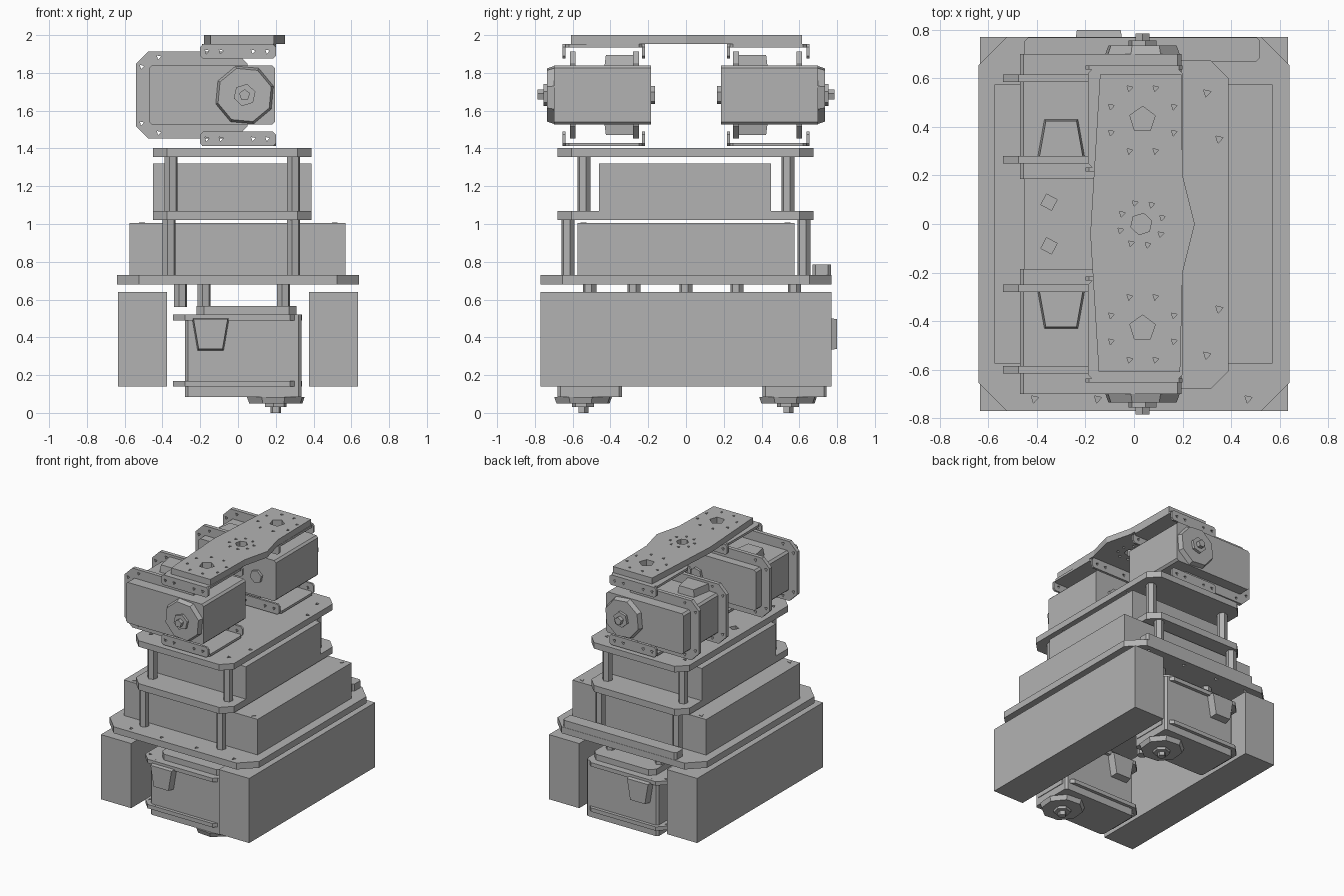
import bpy, bmesh, math
from mathutils import Matrix

cube = bpy.data.objects.get("Cube")
if cube:
    bpy.data.objects.remove(cube, do_unlink=True)

grey = bpy.data.materials.new("plain_grey")
grey.use_nodes = True
grey.diffuse_color = (0.45, 0.45, 0.45, 1)
grey.node_tree.nodes["Principled BSDF"].inputs["Base Color"].default_value = (0.45, 0.45, 0.45, 1)


def rect(x0, x1, y0, y1, cut=0.0):
    """Rectangle outline with optional chamfered corners."""
    if not cut:
        return [(x0, y0), (x1, y0), (x1, y1), (x0, y1)]
    return [(x0 + cut, y0), (x1 - cut, y0), (x1, y0 + cut), (x1, y1 - cut),
            (x1 - cut, y1), (x0 + cut, y1), (x0, y1 - cut), (x0, y0 + cut)]


def ngon(x, y, r, n, turn=0.3):
    return [(x + r * math.cos(turn + 2 * math.pi * i / n),
             y + r * math.sin(turn + 2 * math.pi * i / n)) for i in range(n)]


def slab(name, outline, z0, z1, holes=(), taper=1.0, frame=None):
    """Prism from an outline, pierced by holes, optionally tapered to its top."""
    bm = bmesh.new()
    cx = sum(p[0] for p in outline) / len(outline)
    cy = sum(p[1] for p in outline) / len(outline)
    rims = ([], [])
    for loop in [outline, *holes]:
        low = [bm.verts.new((x, y, z0)) for x, y in loop]
        top = [bm.verts.new((cx + (x - cx) * taper, cy + (y - cy) * taper, z1)) for x, y in loop]
        for i in range(len(loop)):
            j = (i + 1) % len(loop)
            bm.faces.new((low[i], low[j], top[j], top[i]))
        for rim, ring in zip(rims, (low, top)):
            if holes:
                rim += [bm.edges.get((ring[i - 1], ring[i])) for i in range(len(ring))]
            else:
                bm.faces.new(ring)
    if holes:
        for rim in rims:
            bmesh.ops.triangle_fill(bm, edges=rim, use_beauty=True)
    if frame:
        bm.transform(frame)
    bmesh.ops.recalc_face_normals(bm, faces=bm.faces[:])
    mesh = bpy.data.meshes.new(name)
    bm.to_mesh(mesh)
    bm.free()
    mesh.materials.append(grey)
    obj = bpy.data.objects.new(name, mesh)
    bpy.context.collection.objects.link(obj)
    return obj


def screw_holes(points, r=0.018):
    return [ngon(x, y, r, 3) for x, y in points]


def posts(name, xs, ys, z0, z1, r):
    for x in xs:
        for y in ys:
            slab(name, ngon(x, y, r, 6), z0, z1)


def servo(name, frame, core, flange, ends, flange_z, horn, plug_x):
    """Servo motor; local z points out along the horn axis."""
    x0, x1, w = core
    fx0, fx1, fw = flange
    hx, hy = horn
    slab(name + "_body", rect(x0, x1, -w, w, 0.015), ends[0], ends[1], frame=frame)
    corners = [(fx0 + 0.03, s * (fw - 0.08)) for s in (-1, 1)]
    corners += [(fx0 + 0.12, s * (fw - 0.03)) for s in (-1, 1)]
    for z in flange_z:
        slab(name + "_flange", rect(fx0, fx1, -fw, fw, 0.065), z - 0.015, z + 0.015,
             screw_holes(corners, 0.014), frame=frame)
    # output horn with nut, and bearing nut on the other end
    slab(name + "_horn", ngon(hx, hy, 0.16, 8), ends[1], ends[1] + 0.035, taper=0.92, frame=frame)
    slab(name + "_horn_ring", ngon(hx, hy, 0.06, 6), ends[1] + 0.035, ends[1] + 0.055, frame=frame)
    slab(name + "_horn_nut", ngon(hx, hy, 0.03, 5), ends[1] + 0.055, ends[1] + 0.085, frame=frame)
    slab(name + "_rear_nut", ngon(hx, hy, 0.05, 6), ends[0] - 0.02, ends[0], frame=frame)
    # tapered cable plugs on both broad sides
    zmid = (flange_z[0] + flange_z[1]) / 2
    for s in (-1, 1):
        turn = Matrix(((1, 0, 0, plug_x), (0, 0, s, 0), (0, 1, 0, 0), (0, 0, 0, 1)))
        slab(name + "_plug", [(-0.1, flange_z[0]), (0.1, flange_z[0]), (0.07, zmid), (-0.07, zmid)],
             w - 0.01, w + 0.055, taper=0.9, frame=frame @ turn)


# side battery boxes
for s in (-1, 1):
    slab("side_box", rect(s * 0.505 - 0.13, s * 0.505 + 0.13, -0.77, 0.77), 0.14, 0.64)

# base plate and back rail
rim_points = [(x, y) for x in (-0.41, -0.15, 0.15, 0.47) for y in (-0.72, 0.72)]
slab("base_plate", rect(-0.64, 0.64, -0.77, 0.77, 0.115), 0.68, 0.73, screw_holes(rim_points))
slab("back_rail", rect(-0.45, 0.52, 0.67, 0.768, 0.015), 0.73, 0.785)

# lower electronics box with corner studs
slab("lower_box", rect(-0.575, 0.57, -0.575, 0.575), 0.73, 1.005)
for x in (-0.51, 0.51):
    for y in (-0.54, 0.54):
        slab("box_stud", ngon(x, y, 0.018, 3), 1.005, 1.009)

# middle and upper decks on posts
deck_points = [(x, y) for x in (0.3, -0.37) for y in (-0.54, 0.54)]
slab("middle_deck", rect(-0.45, 0.39, -0.68, 0.675, 0.075), 1.02, 1.07)
slab("upper_box", rect(-0.45, 0.39, -0.46, 0.45), 1.07, 1.32)
slab("upper_deck", rect(-0.45, 0.39, -0.68, 0.675, 0.075), 1.355, 1.402,
     screw_holes(deck_points + [(0.35, 0.35), (0.35, -0.35)])
     + [ngon(-0.35, y, 0.035, 4) for y in (-0.09, 0.09)])
posts("lower_post", (-0.365, 0.295), (-0.625, 0.625), 0.73, 1.02, 0.036)
posts("upper_post", (-0.355, 0.295), (-0.54, 0.54), 1.07, 1.355, 0.036)
posts("hanger_post", (-0.305, 0.24), (-0.275, 0, 0.27), 0.56, 0.68, 0.036)

# lower servos with their horns pointing down
for label, y in (("front", -0.51), ("back", 0.575)):
    down = Matrix(((1, 0, 0, 0), (0, 1, 0, y), (0, 0, -1, 0.32), (0, 0, 0, 1)))
    servo(label + "_lower_servo", down, (-0.28, 0.335, 0.17), (-0.345, 0.34, 0.195),
          (-0.2, 0.235), (-0.185, 0.165), (0.2, -0.035), -0.145)
    slab(label + "_servo_mount", rect(-0.22, 0.31, y - 0.14, y + 0.14, 0.04), 0.52, 0.565)
    posts(label + "_mount_post", (-0.18, 0.24), (y,), 0.56, 0.68, 0.036)

# upper servos facing outward, held by channel brackets
for label, s in (("front", -1), ("back", 1)):
    out = Matrix(((1, 0, 0, 0), (0, 0, s, s * 0.435), (0, 1, 0, 1.683), (0, 0, 0, 1)))
    servo(label + "_upper_servo", out, (-0.47, 0.195, 0.157), (-0.54, 0.05, 0.23),
          (-0.25, 0.265), (-0.17, 0.165), (0.035, 0), -0.3)
    y0, y1 = sorted((s * 0.22, s * 0.65))
    for side, web, lip in (("top", 1.935, 1.875), ("bottom", 1.412, 1.412)):
        slab(label + "_" + side + "_bracket", rect(-0.19, 0.2, y0, y1, 0.03), web, web + 0.018)
        for y in (s * 0.225, s * 0.645):
            stand = Matrix(((1, 0, 0, 0), (0, 0, 1, y), (0, 1, 0, lip), (0, 0, 0, 1)))
            slab(label + "_" + side + "_lip", rect(-0.2, 0.2, 0, 0.078, 0.015), -0.008, 0.008,
                 screw_holes([(x, 0.039) for x in (-0.165, -0.09, 0.08, 0.155)], 0.014), frame=stand)

# top bridge plate with bolt circles
bridge = [(-0.145, -0.61), (0.19, -0.61), (0.2, -0.2), (0.25, 0), (0.2, 0.2),
          (0.195, 0.615), (-0.14, 0.615), (-0.18, -0.04)]
openings = [ngon(0.035, y, 0.055, 5) for y in (-0.43, 0.43)] + [ngon(0.03, 0, 0.045, 6)]
bolts = ngon(0.03, 0, 0.09, 8)
for y in (-0.43, 0.43):
    bolts += ngon(0.035, y, 0.14, 8, math.pi / 8)
slab("bridge_plate", bridge, 1.953, 2.0, openings + screw_holes(bolts, 0.014))
